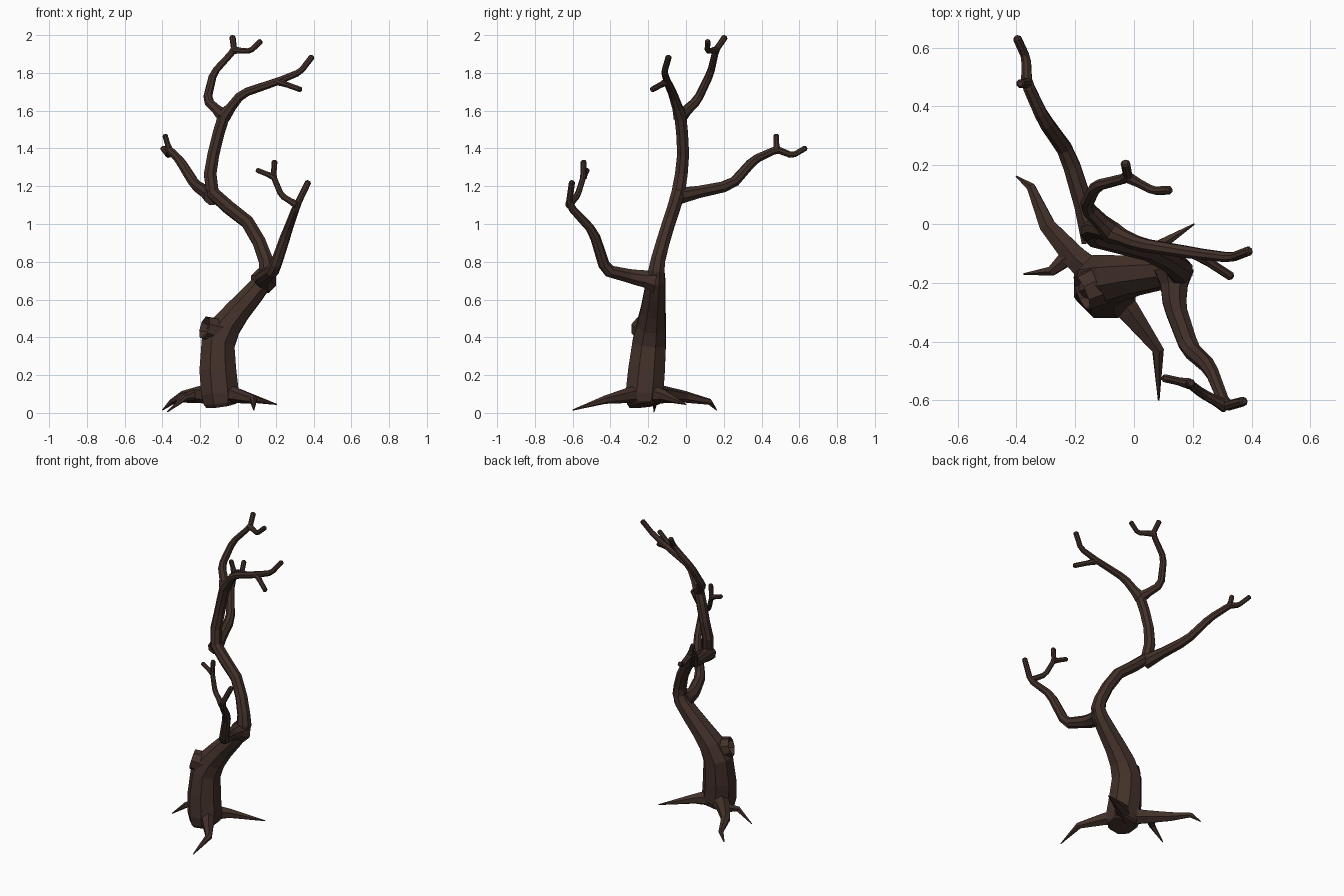
import bpy, bmesh, math
from mathutils import Vector

if "Cube" in bpy.data.objects:
    bpy.data.objects.remove(bpy.data.objects["Cube"])

bark = bpy.data.materials.new("bark")
bark.diffuse_color = (0.055, 0.03, 0.023, 1)
bark.use_nodes = True
bark.node_tree.nodes["Principled BSDF"].inputs["Base Color"].default_value = bark.diffuse_color


def tube(name, path, radii, sides=8, hollow=False):
    """Sweep a polygon ring along a path; optionally sink the end face."""
    bm = bmesh.new()
    rings = []
    n = len(path)
    prev = (path[1] - path[0]).normalized()
    ref = Vector((0, 1, 0)) if abs(prev.y) < 0.85 else Vector((1, 0, 0))
    u = ref
    for i, p in enumerate(path):
        a = (p - path[max(i - 1, 0)]).normalized()
        b = (path[min(i + 1, n - 1)] - p).normalized()
        t = (a + b).normalized()
        u = prev.rotation_difference(t) @ u
        u = (u - t * u.dot(t)).normalized()
        v, prev = t.cross(u), t
        angles = [2 * math.pi * (k + 0.5) / sides for k in range(sides)]
        rings.append([bm.verts.new(p + (u * math.cos(g) + v * math.sin(g)) * radii[i]) for g in angles])
    for r, s in zip(rings, rings[1:]):
        for k in range(sides):
            j = (k + 1) % sides
            bm.faces.new((r[k], r[j], s[j], s[k]))
    bm.faces.new(rings[0][::-1])
    cap = bm.faces.new(rings[-1])
    bm.normal_update()
    if hollow:
        bmesh.ops.inset_region(bm, faces=[cap], thickness=0.014)
        bmesh.ops.translate(bm, verts=cap.verts[:], vec=-prev * 0.035)
    bmesh.ops.recalc_face_normals(bm, faces=bm.faces[:])
    me = bpy.data.meshes.new(name)
    bm.to_mesh(me)
    bm.free()
    me.materials.append(bark)
    bpy.context.collection.objects.link(bpy.data.objects.new(name, me))


def spline(pts):
    """Insert a Catmull-Rom midpoint in every span."""
    out = []
    for i in range(len(pts) - 1):
        a, b, c, d = (pts[min(max(i + k, 0), len(pts) - 1)] for k in (-1, 0, 1, 2))
        out += [b, (b + c) * 0.5625 - (a + d) * 0.0625]
    return out + [pts[-1]]


def limb(name, start, bends, r0, r1):
    """Branch from a fork: flared collar, even taper, rounded bends and tip."""
    pts = [Vector(start)] + [Vector(b) for b in bends]
    path = [pts[0], pts[0].lerp(pts[1], 0.4)]
    for a, b, c in zip(pts, pts[1:], pts[2:]):
        path += [b.lerp(a, 0.15), b.lerp(c, 0.15)]
    path.append(pts[-1])
    m = len(path) - 1
    radii = [r0 + (r1 - r0) * (i / m) ** 0.6 for i in range(m + 1)]
    radii[0] *= 1.15
    back = (path[-2] - path[-1]).normalized()
    path.insert(m, path[-1] + back * 0.008)
    radii.insert(m, r1 * 1.1)
    radii[-1] = r1 * 0.65
    tube(name, path, radii)
    return pts


def root(name, start, bends, r0, tip=0.015):
    """Root given in plan only; it arches down to a point near the ground."""
    plan = [Vector(start)] + [Vector(b) for b in bends]
    m = len(plan) - 1
    path = [Vector((p.x, p.y, 0.1 + (tip - 0.1) * (i / m) ** 2.5)) for i, p in enumerate(plan)]
    tube(name, path, [r0 * (1 - i / m) ** 1.05 + 0.003 for i in range(m + 1)], sides=6)


# Trunk: x, y, z, radius, winding up to the crown fork
trunk = [Vector(p) for p in (
    (-.09, -.22, .04, .085), (-.095, -.22, .10, .108), (-.105, -.195, .37, .096),
    (0, -.175, .54, .071), (.136, -.16, .70, .054), (.147, -.148, .81, .041),
    (.05, -.09, 1.01, .037), (-.135, -.042, 1.165, .038), (-.13, -.015, 1.37, .034),
    (-.075, -.03, 1.57, .034))]
fine = spline(trunk)
tube("trunk", [p.xyz for p in fine], [p.w for p in fine])
crown, low_fork, high_fork = trunk[-1].xyz, trunk[4].xyz, trunk[7].xyz

# Cut-off stump with a sunken face
end = Vector((-.178, -.235, .452))
tube("cut_stump", [end + Vector((.108, .045, -.03)), end], [.076, .063], hollow=True)

# Crown limbs
a = limb("crown_right_limb", crown, [(.02, -.07, 1.69), (.21, -.1, 1.755), (.33, -.115, 1.805),
                                     (.395, -.09, 1.89)], .034, .015)
limb("crown_right_twig", a[2], [(.335, -.182, 1.71)], .019, .014)
a = limb("crown_left_limb", crown, [(-.165, .06, 1.655), (-.13, .13, 1.80), (-.02, .158, 1.92),
                                    (-.03, .21, 1.995)], .034, .015)
limb("crown_left_twig", a[3], [(.065, .113, 1.915), (.125, .115, 1.972)], .018, .014)

# Back limb
a = limb("back_limb", high_fork - Vector((0, .01, .02)), [
    (-.225, .24, 1.205), (-.31, .36, 1.34), (-.365, .48, 1.395),
    (-.367, .565, 1.362), (-.40, .637, 1.405)], .042, .014)
limb("back_twig", a[3], [(-.388, .477, 1.475)], .018, .014)

# Front limb
a = limb("front_limb", low_fork, [(.138, -.28, .72), (.19, -.425, .755), (.26, -.49, .96),
                                  (.312, -.62, 1.10), (.375, -.603, 1.228)], .062, .015)
a = limb("front_side_limb", a[4], [(.23, -.575, 1.15), (.188, -.543, 1.25),
                                   (.194, -.542, 1.338)], .02, .014)
limb("front_side_twig", a[2], [(.097, -.523, 1.287)], .017, .013)

# Roots
foot = (-.1, -.2)
root("back_left_root", foot, [(-.2, -.115), (-.295, -.005), (-.35, .125), (-.40, .162)], .058)
root("left_root", (-.21, -.1), [(-.28, -.16), (-.375, -.17)], .032, .005)
root("front_root", foot, [(-.015, -.3), (.082, -.43), (.084, -.60)], .06)
root("right_root", foot, [(.02, -.115), (.205, 0)], .06, .045)
